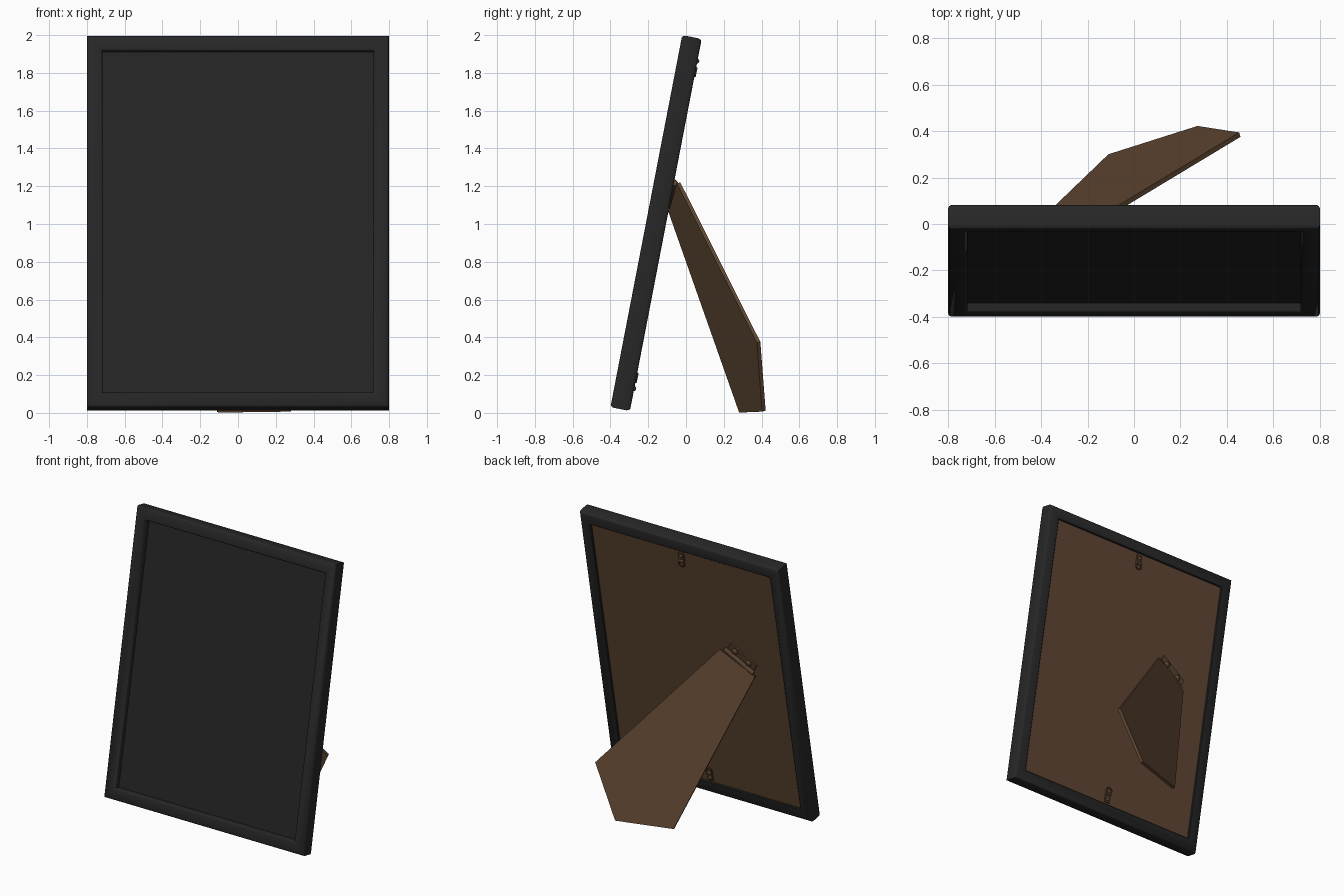
import bpy, bmesh, math
from mathutils import Matrix, Vector

if "Cube" in bpy.data.objects:
    bpy.data.objects.remove(bpy.data.objects["Cube"])

def material(name, rgb):
    m = bpy.data.materials.new(name)
    m.diffuse_color = (*rgb, 1)
    m.use_nodes = True
    m.node_tree.nodes["Principled BSDF"].inputs["Base Color"].default_value = m.diffuse_color
    return m

BLACK = material("black_frame", (0.020, 0.020, 0.020))
GLASS = material("dark_glass", (0.018, 0.018, 0.018))
BROWN = material("brown_board", (0.115, 0.062, 0.032))
BRONZE = material("bronze_metal", (0.095, 0.054, 0.029))

# Leaning frame space: x across, y depth to the back, z up along the frame
TILT = math.atan2(0.38, 1.97)
M = Matrix.Translation((0, -0.40, 0.03)) @ Matrix.Rotation(-TILT, 4, 'X')
W, H, D = 1.6, 2.006, 0.105
BOARD = 0.093

def finish(name, bm, mat, space=None, smooth=True):
    if space is not None:
        bm.transform(space)
    bmesh.ops.recalc_face_normals(bm, faces=bm.faces)
    me = bpy.data.meshes.new(name)
    bm.to_mesh(me)
    bm.free()
    me.materials.append(mat)
    ob = bpy.data.objects.new(name, me)
    bpy.context.collection.objects.link(ob)
    if smooth:
        bpy.ops.object.select_all(action='DESELECT')
        ob.select_set(True)
        bpy.context.view_layer.objects.active = ob
        bpy.ops.object.shade_smooth_by_angle(angle=math.radians(40))
    return ob

def box(name, size, pos, mat, space):
    bm = bmesh.new()
    bmesh.ops.create_cube(bm, size=1, matrix=Matrix.Translation(pos) @ Matrix.Diagonal((*size, 1)))
    return finish(name, bm, mat, space, smooth=False)

def dome(name, r, h, pos, mat, space):
    bm = bmesh.new()
    bmesh.ops.create_uvsphere(bm, u_segments=16, v_segments=8, radius=1,
                              matrix=Matrix.Translation(pos) @ Matrix.Diagonal((r, h, r, 1)))
    return finish(name, bm, mat, space)

def rod(name, r, length, pos, mat, space):
    bm = bmesh.new()
    bmesh.ops.create_cone(bm, cap_ends=True, segments=16, radius1=r, radius2=r, depth=length,
                          matrix=Matrix.Translation(pos) @ Matrix.Rotation(math.pi / 2, 4, 'Y'))
    return finish(name, bm, mat, space)

# Mitred moulding: (inset from the outer edge, depth) swept round four corners
profile = [(0.012, 0), (0.004, 0.006), (0, 0.018), (0, 0.087), (0.004, 0.099), (0.012, D),
           (0.078, D), (0.083, 0.100), (0.083, 0.014), (0.078, 0.004), (0.070, 0)]
bm = bmesh.new()
rings = []
for sx, top in ((-1, 0), (1, 0), (1, 1), (-1, 1)):
    rings.append([bm.verts.new((sx * (W / 2 - w), d, H - w if top else w)) for w, d in profile])
n = len(profile)
for i in range(4):
    a, b = rings[i], rings[(i + 1) % 4]
    for j in range(n):
        k = (j + 1) % n
        bm.faces.new((a[j], a[k], b[k], b[j]))
finish("frame_moulding", bm, BLACK, M)

# Glass and backing board
inner = (W - 0.15, H - 0.15)
box("glass_panel", (inner[0], 0.01, inner[1]), (0, 0.050, H / 2), GLASS, M)
box("backing_board", (inner[0], 0.035, inner[1]), (0, BOARD - 0.0175, H / 2), BROWN, M)

# Hanging clips, top and bottom, with the ring towards the middle
for label, z, s in (("top", H - 0.085, -1), ("bottom", 0.085, 1)):
    C = M @ Matrix.Translation((0, BOARD, z))
    box(label + "_clip_strap", (0.04, 0.012, 0.06), (0, 0.004, s * 0.042), BRONZE, C)
    dome(label + "_clip_rivet", 0.014, 0.012, (0, 0.010, s * 0.035), BRONZE, C)
    rod(label + "_clip_loop", 0.010, 0.04, (0, 0.010, s * 0.074), BRONZE, C)
    bm = bmesh.new()
    R, r, seg = 0.022, 0.005, 20
    rings = []
    for i in range(seg):
        a = i * math.tau / seg
        rings.append([bm.verts.new(((R + r * math.cos(t)) * math.cos(a), 0.014 + r * math.sin(t),
                                    s * 0.094 + (R + r * math.cos(t)) * math.sin(a)))
                      for t in (k * math.tau / 8 for k in range(8))])
    for i in range(seg):
        for j in range(8):
            p, q = rings[i], rings[(i + 1) % seg]
            bm.faces.new((p[j], p[(j + 1) % 8], q[(j + 1) % 8], q[j]))
    finish(label + "_clip_ring", bm, BRONZE, C)

# Easel leg: flat five-sided board, outer face first, thickened towards the frame
A, B = Vector((-0.50, -0.075, 1.07)), Vector((-0.25, -0.03, 1.22))
pts = [A, B, Vector((0.46, 0.37, 0.37)), Vector((0.28, 0.40, 0.006)), Vector((-0.11, 0.30, 0.006))]
normal = (B - A).cross(pts[4] - A).normalized()
if normal.y < 0:
    normal = -normal
pts = [p - normal * (p - A).dot(normal) for p in pts]
bm = bmesh.new()
outer = [bm.verts.new(p) for p in pts]
back = [bm.verts.new(p - normal * 0.02) for p in pts]
bm.faces.new(outer)
bm.faces.new(back[::-1])
for i in range(5):
    k = (i + 1) % 5
    bm.faces.new((outer[i], back[i], back[k], outer[k]))
finish("easel_leg", bm, BROWN, smooth=False)

# Hinge: leaf on the board, barrel along the leg's top edge, two rivets
a, b = M.inverted() @ A, M.inverted() @ B
mid = (a + b) / 2
angle = math.atan2(b.z - a.z, b.x - a.x)
HG = M @ Matrix.Translation((mid.x, BOARD, mid.z)) @ Matrix.Rotation(-angle, 4, 'Y')
box("hinge_leaf", (0.23, 0.012, 0.075), (0, 0.005, 0.036), BRONZE, HG)
rod("hinge_barrel", 0.016, 0.25, (0, 0.018, 0.004), BRONZE, HG)
for side, x in (("left", -0.06), ("right", 0.06)):
    dome(side + "_hinge_rivet", 0.022, 0.016, (x, 0.011, 0.042), BRONZE, HG)
